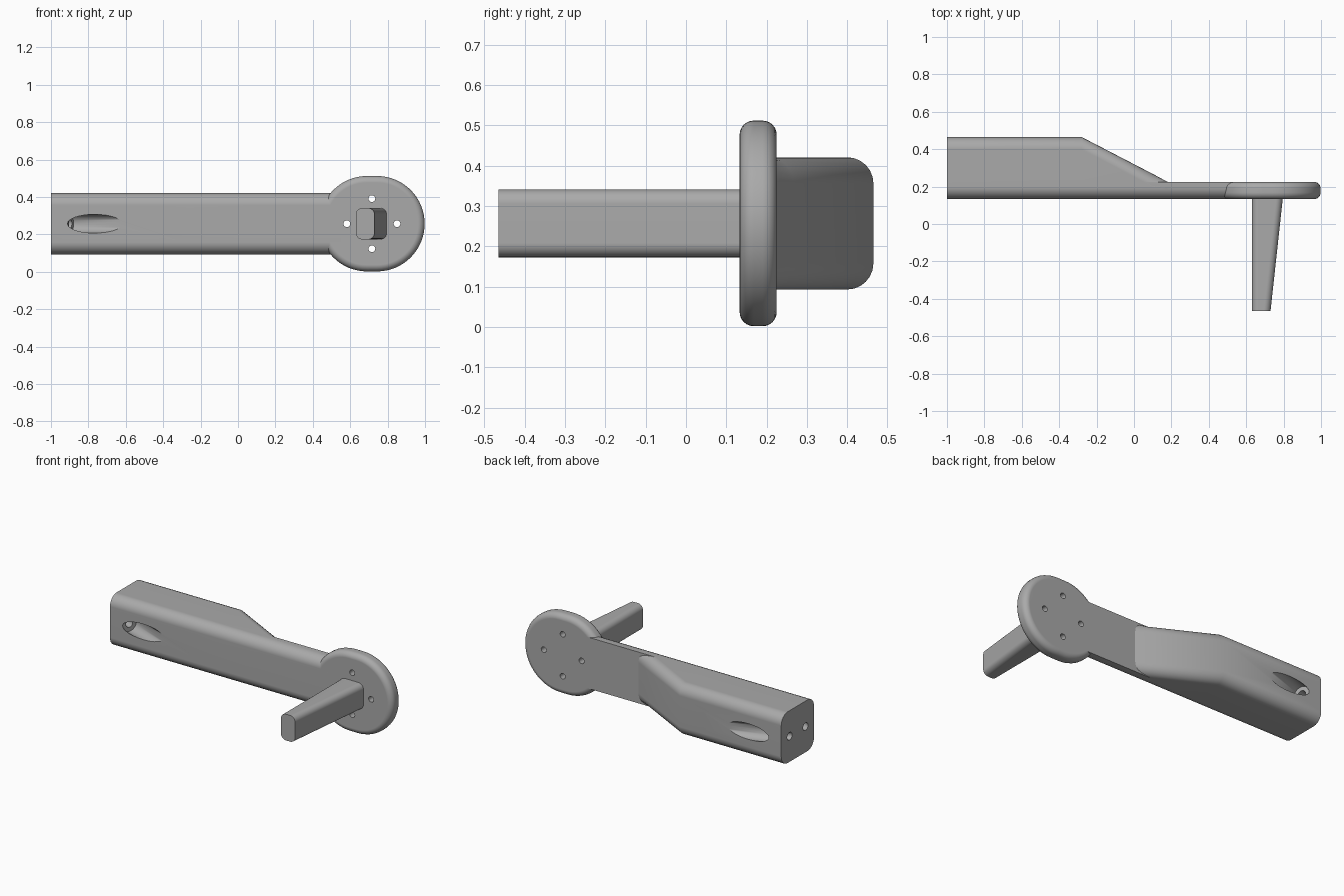
import bpy, bmesh, math
from mathutils import Vector

cube = bpy.data.objects.get("Cube")
if cube:
    bpy.data.objects.remove(cube, do_unlink=True)

grey = bpy.data.materials.new("plain_grey")
grey.use_nodes = True
colour = (0.4, 0.4, 0.4, 1)
grey.diffuse_color = colour
grey.node_tree.nodes["Principled BSDF"].inputs["Base Color"].default_value = colour

MID = 0.257           # height of the centre line
FRONT, BACK = 0.133, 0.465
PLATE_BACK = 0.225
LOW, HIGH = 0.093, 0.421
R = 0.065


def ring(a0, a1, b0, b1, far, near, steps=6):
    """Rounded rectangle; far and near are (a, b) corner radii at a1 and a0."""
    corners = ((a1, b1, far, 0), (a0, b1, near, 1), (a0, b0, near, 2), (a1, b0, far, 3))
    points = []
    for a, b, (ra, rb), quarter in corners:
        ca = a - ra if a == a1 else a + ra
        cb = b - rb if b == b1 else b + rb
        for i in range(steps + 1):
            t = (quarter + i / steps) * math.pi / 2
            points.append((ca + ra * math.cos(t), cb + rb * math.sin(t)))
    return points


def loft(name, rings):
    """Skin matching rings of 3D points and cap both ends."""
    bm = bmesh.new()
    loops = [[bm.verts.new(p) for p in r] for r in rings]
    n = len(loops[0])
    for lower, upper in zip(loops, loops[1:]):
        for i in range(n):
            j = (i + 1) % n
            bm.faces.new((lower[i], lower[j], upper[j], upper[i]))
    bm.faces.new(loops[0])
    bm.faces.new(loops[-1])
    bmesh.ops.remove_doubles(bm, verts=bm.verts, dist=1e-5)
    bmesh.ops.recalc_face_normals(bm, faces=bm.faces)
    mesh = bpy.data.meshes.new(name)
    bm.to_mesh(mesh)
    bm.free()
    mesh.materials.append(grey)
    obj = bpy.data.objects.new(name, mesh)
    bpy.context.collection.objects.link(obj)
    return obj


def cylinder(start, end, radius):
    start, end = Vector(start), Vector(end)
    bpy.ops.mesh.primitive_cylinder_add(vertices=32, radius=radius, depth=(end - start).length,
                                        location=(start + end) / 2)
    obj = bpy.context.object
    obj.name = "hole_cutter"
    obj.rotation_euler = (end - start).to_track_quat('Z', 'Y').to_euler()
    obj.data.materials.append(grey)
    obj.hide_render = True
    return obj


def select(obj):
    bpy.ops.object.select_all(action='DESELECT')
    obj.select_set(True)
    bpy.context.view_layer.objects.active = obj


def cut(obj, cutter):
    select(obj)
    mod = obj.modifiers.new("hole", 'BOOLEAN')
    mod.operation = 'DIFFERENCE'
    mod.solver = 'EXACT'
    mod.object = cutter
    bpy.ops.object.modifier_apply(modifier=mod.name)
    bpy.data.objects.remove(cutter, do_unlink=True)


def finish(obj):
    select(obj)
    bpy.ops.object.shade_smooth_by_angle(angle=math.radians(30))
    mod = obj.modifiers.new("even_shading", 'WEIGHTED_NORMAL')
    mod.keep_sharp = True


# Thick arm with its back sloping down to the thin neck
stations = ((-1, BACK, R), (-0.28, BACK, R), (0.1, 0.268, R), (0.18, PLATE_BACK, 0.03))
arm = loft("arm", [[(x, y, z) for y, z in ring(FRONT, back, LOW, HIGH, (ry, R), (R, R))]
                   for x, back, ry in stations])

# Slanted, counterbored screw holes from the front and back into the end face
slant = math.radians(20)
for face, side in ((FRONT, 1), (BACK, -1)):
    entry = Vector((-0.765, face, MID))
    inward = Vector((-math.cos(slant), side * math.sin(slant), 0))
    cut(arm, cylinder(entry - inward * 0.4, entry + inward * 0.14, 0.05))
    cut(arm, cylinder(entry + inward * 0.1, entry + inward * 0.4, 0.024))
finish(arm)

# Thin neck, rounded in front and square behind
neck = loft("neck", [[(x, y, z) for y, z in ring(FRONT, PLATE_BACK, LOW, HIGH, (0, 0), (R, R))]
                     for x in (0.03, 0.55)])
finish(neck)

# Round-ended mounting disc with softened rims
outline = ring(0.435, 0.998, 0.002, 0.512, (0.255, 0.255), (0.255, 0.255), 16)
disc = loft("mounting_disc", [[(x, y, z) for x, z in outline] for y in (FRONT, PLATE_BACK)])
select(disc)
bevel = disc.modifiers.new("soft_rim", 'BEVEL')
bevel.width = 0.035
bevel.segments = 6
bevel.limit_method = 'ANGLE'
bpy.ops.object.modifier_apply(modifier=bevel.name)
for dx, dz in ((1, 0), (-1, 0), (0, 1), (0, -1)):
    x, z = 0.716 + dx * 0.134, MID + dz * 0.134
    cut(disc, cylinder((x, 0, z), (x, 0.4, z), 0.018))
finish(disc)

# Tapered peg, straight on one side and sloping on the other
corner = (0.035, 0.035)
peg = loft("peg", [[(x, y, z) for x, z in ring(0.63, right, 0.173, 0.341, corner, corner)]
                   for y, right in ((0.15, 0.797), (-BACK, 0.73))])
finish(peg)
